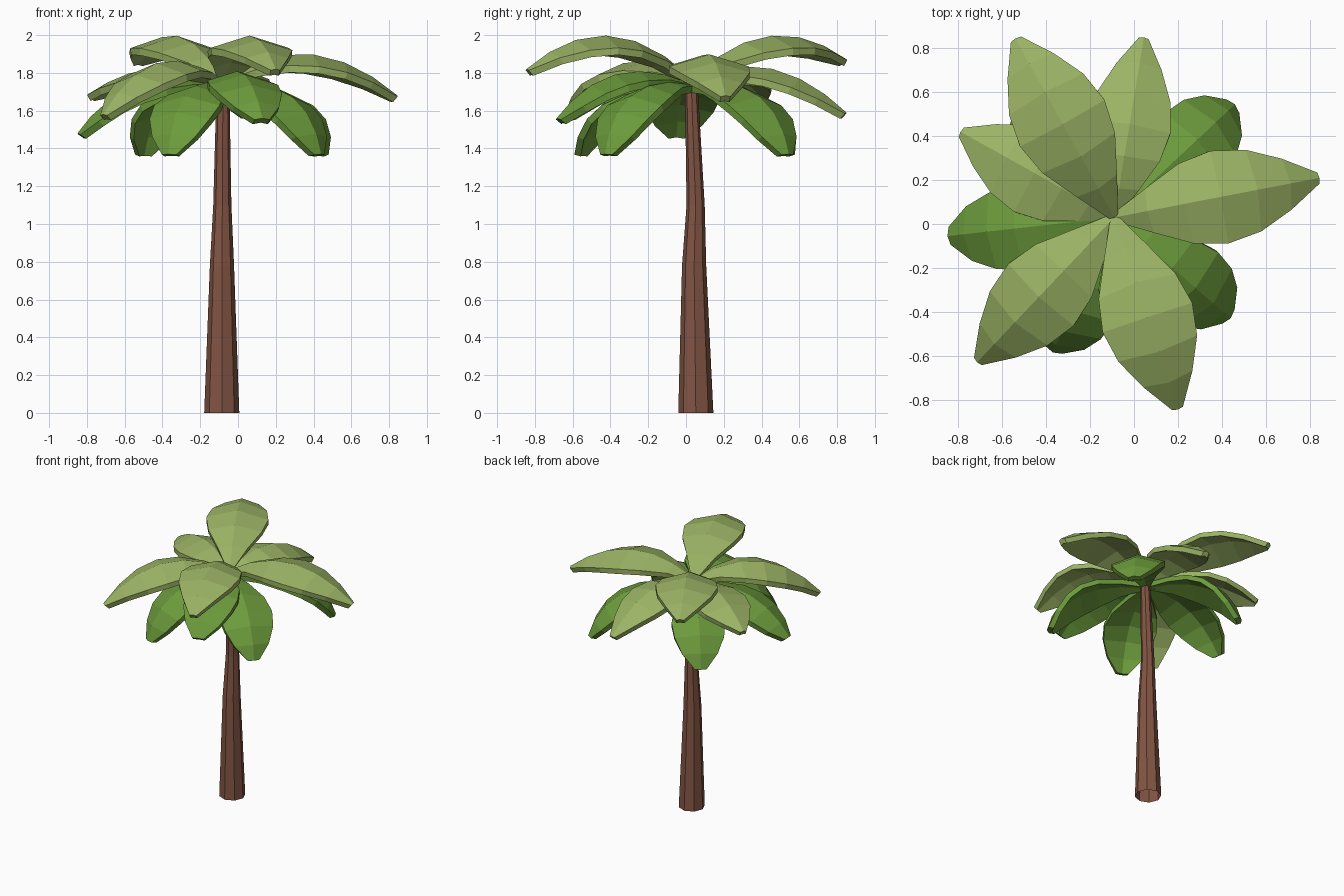
import bpy, bmesh, math
from mathutils import Vector

if "Cube" in bpy.data.objects:
    bpy.data.objects.remove(bpy.data.objects["Cube"])


def material(name, rgb):
    m = bpy.data.materials.new(name)
    m.diffuse_color = (*rgb, 1)
    m.use_nodes = True
    m.node_tree.nodes["Principled BSDF"].inputs["Base Color"].default_value = m.diffuse_color
    return m


def make_object(name, bm, mat):
    bmesh.ops.recalc_face_normals(bm, faces=bm.faces)
    me = bpy.data.meshes.new(name)
    bm.to_mesh(me)
    bm.free()
    me.materials.append(mat)
    ob = bpy.data.objects.new(name, me)
    bpy.context.collection.objects.link(ob)
    return ob


def loft(rings, close_start=True):
    """Solid through a list of rings of points."""
    bm = bmesh.new()
    vs = [[bm.verts.new(p) for p in r] for r in rings]
    n = len(vs[0])
    for a, b in zip(vs, vs[1:]):
        for i in range(n):
            j = (i + 1) % n
            bm.faces.new((a[i], a[j], b[j], b[i]))
    if close_start:
        bm.faces.new(vs[0])
    bm.faces.new(vs[-1])
    return bm


bark = material("brown bark", (0.225, 0.09, 0.057))
light = material("light green", (0.33, 0.455, 0.13))
dark = material("deep green", (0.15, 0.33, 0.045))

# Trunk: tapered, slightly bent, eight sides, open underneath (x, y, z, radius)
path = [(-.086, .052, 0, .093), (-.085, .043, .78, .064),
        (-.083, .051, 1.1, .048), (-.08, .03, 1.68, .035), (-.08, .03, 1.74, .03)]
rings = [[(x + r * math.cos(i * math.tau / 8), y + r * math.sin(i * math.tau / 8), z)
          for i in range(8)] for x, y, z, r in path]
make_object("trunk", loft(rings, close_start=False), bark)

# Leaf outlines: (position along spine, share of half width)
POINTED = [(0, .1), (.16, .48), (.34, .86), (.52, 1), (.7, .88), (.86, .55), (1, .12)]
ROUNDED = [(0, .1), (.16, .48), (.34, .86), (.52, 1), (.7, .92), (.87, .66), (1, .22)]


def leaf(name, tip, base_z, reach, mid_z, half, outline, mat, thick=.038):
    """Arched leaf with a ridge; its spine passes (reach, mid_z) halfway."""
    p0, p2 = Vector((-.09, .03, base_z)), Vector(tip)
    mid = p0.lerp(p2, reach)
    mid.z = mid_z
    p1 = 2 * mid - (p0 + p2) / 2
    d = p2 - p0
    side = Vector((-d.y, d.x, 0)).normalized()
    rings = []
    for t, w in outline:
        p = p0 * (1 - t) ** 2 + p1 * 2 * t * (1 - t) + p2 * t * t
        tan = ((p1 - p0) * (1 - t) + (p2 - p1) * t).normalized()
        nrm = tan.cross(side)
        hw = half * w
        top = [p - side * hw - nrm * hw * .3, p, p + side * hw - nrm * hw * .3]
        rings.append(top + [q - nrm * thick for q in reversed(top)])
    make_object(name, loft(rings), mat)


# Upper leaves: tip, base height, mid reach, mid height, half width
upper = [
    ((.845, .21, 1.68), 1.76, .5, 1.9, .215),
    ((.045, .85, 1.59), 1.75, .5, 1.825, .19),
    ((-.54, .845, 1.875), 1.77, .5, 1.995, .22),
    ((-.79, .42, 1.69), 1.75, .5, 1.825, .2),
    ((-.715, -.63, 1.58), 1.76, .53, 1.855, .205),
    ((.2, -.845, 1.82), 1.77, .5, 1.997, .215),
]
for i, a in enumerate(upper):
    leaf(f"upper_leaf_{i + 1}", *a, POINTED, light)

# Lower drooping leaves
lower = [
    ((.46, .545, 1.37), 1.74, .67, 1.685, .19),
    ((-.52, .56, 1.37), 1.74, .67, 1.685, .19),
    ((-.85, -.055, 1.48), 1.74, .58, 1.735, .19),
    ((-.37, -.585, 1.37), 1.74, .67, 1.685, .19),
    ((.13, -.685, 1.56), 1.74, .55, 1.795, .19),
    ((.44, -.43, 1.37), 1.74, .68, 1.685, .19),
]
for i, a in enumerate(lower):
    leaf(f"lower_leaf_{i + 1}", *a, ROUNDED, dark)
